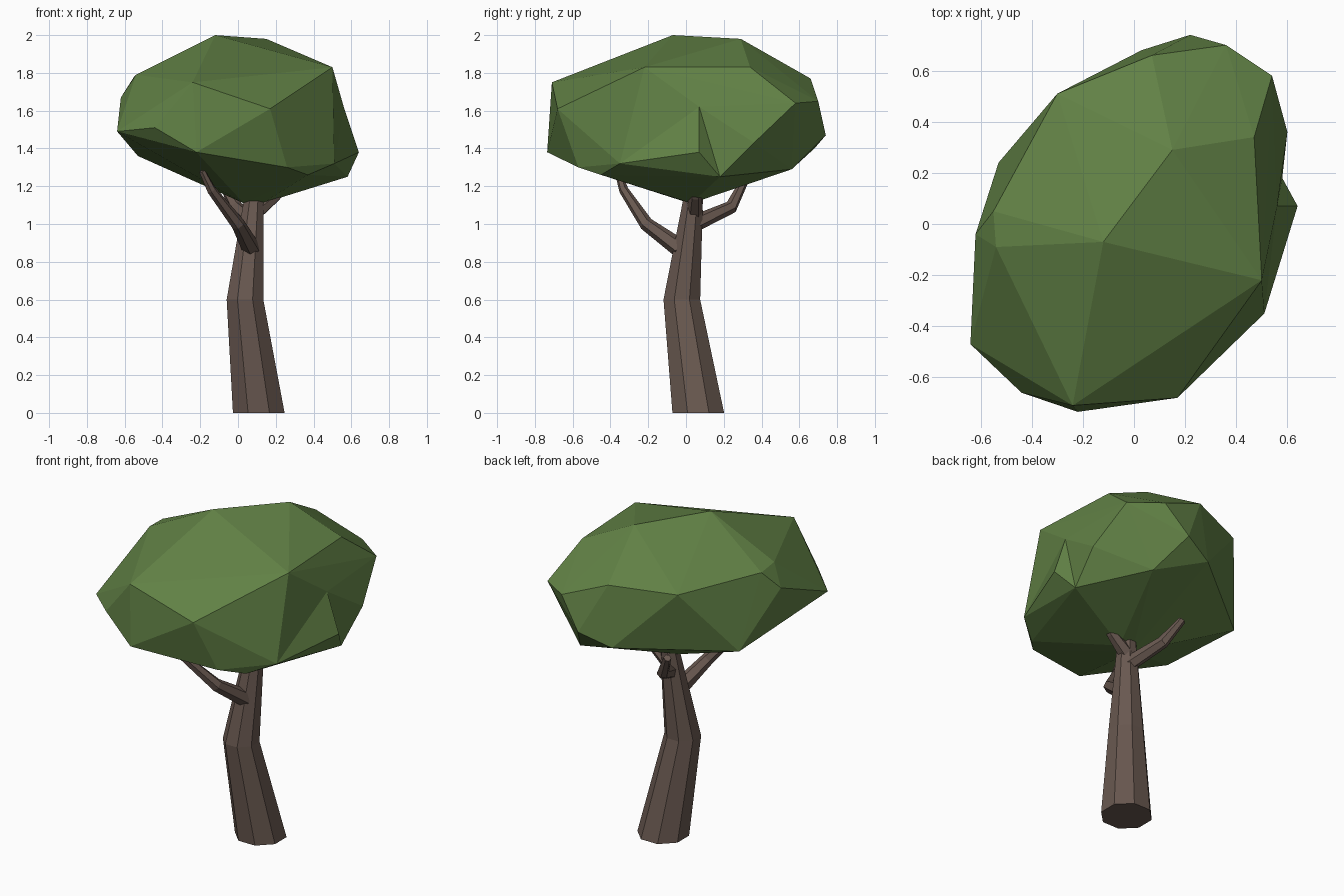
import bpy, bmesh, math
from mathutils import Vector

if "Cube" in bpy.data.objects:
    bpy.data.objects.remove(bpy.data.objects["Cube"])


def material(name, rgb):
    m = bpy.data.materials.new(name)
    m.diffuse_color = (*rgb, 1.0)
    m.use_nodes = True
    m.node_tree.nodes["Principled BSDF"].inputs["Base Color"].default_value = m.diffuse_color
    return m


def finish(name, bm, mat):
    bmesh.ops.recalc_face_normals(bm, faces=bm.faces[:])
    me = bpy.data.meshes.new(name)
    bm.to_mesh(me)
    bm.free()
    me.materials.append(mat)
    ob = bpy.data.objects.new(name, me)
    bpy.context.collection.objects.link(ob)
    return ob


def limb(name, path, radii, sides, mat, level=False):
    """Tapered faceted tube along a path; level keeps its rings horizontal."""
    bm = bmesh.new()
    pts = [Vector(p) for p in path]
    rings = []
    for i, (p, r) in enumerate(zip(pts, radii)):
        t = pts[min(i + 1, len(pts) - 1)] - pts[max(i - 1, 0)]
        t = Vector((0, 0, 1)) if level else t.normalized()
        u = Vector((1, 0, 0))
        u = (u - t * u.dot(t)).normalized()
        v = t.cross(u)
        angles = [2 * math.pi * (k + 0.5) / sides for k in range(sides)]
        rings.append([bm.verts.new(p + r * (u * math.cos(a) + v * math.sin(a)))
                      for a in angles])
    for a, b in zip(rings, rings[1:]):
        for k in range(sides):
            n = (k + 1) % sides
            bm.faces.new((a[k], a[n], b[n], b[k]))
    bm.faces.new(rings[0][::-1])
    bm.faces.new(rings[-1])
    return finish(name, bm, mat)


bark = material("bark brown", (0.14, 0.098, 0.08))
leaf = material("leaf green", (0.12, 0.22, 0.06))

# Bent trunk
limb("trunk", [(0.11, 0.065, 0), (0.037, -0.022, 0.6), (0.09, 0.045, 1.2)],
     [0.148, 0.105, 0.05], 8, bark, level=True)

# Branches reaching into the crown
limb("front_branch", [(0.07, -0.03, 0.87), (0.0, -0.21, 1.0),
                      (-0.14, -0.33, 1.18), (-0.19, -0.36, 1.28)],
     [0.05, 0.037, 0.025, 0.018], 6, bark)
limb("back_branch", [(0.08, 0.04, 1.0), (-0.01, 0.24, 1.09),
                     (-0.09, 0.31, 1.23)],
     [0.045, 0.035, 0.022], 6, bark)
limb("side_branch", [(0.09, 0.045, 1.06), (0.2, 0.05, 1.15),
                     (0.27, 0.06, 1.25)],
     [0.045, 0.033, 0.025], 6, bark)

# Faceted crown: hull around its corner points
corners = [
    (-0.12, -0.07, 2.0), (0.15, 0.29, 1.98), (0.5, -0.22, 1.83), (0.47, 0.34, 1.83),
    (-0.24, -0.71, 1.75), (0.17, -0.68, 1.61), (-0.22, -0.735, 1.38),
    (-0.44, -0.66, 1.51), (-0.64, -0.47, 1.49), (0.58, 0.18, 1.25),
    (0.51, -0.35, 1.32), (0.37, -0.45, 1.26), (0.26, -0.57, 1.3),
    (0.56, 0.07, 1.62), (0.54, 0.58, 1.64), (0.6, 0.36, 1.43),
    (0.22, 0.74, 1.47), (0.36, 0.7, 1.65), (0.07, 0.66, 1.77), (0.03, 0.68, 1.4),
    (-0.3, 0.51, 1.75), (-0.53, 0.24, 1.36), (-0.62, -0.04, 1.67),
    (-0.54, -0.09, 1.79), (-0.55, 0.05, 1.78), (-0.62, -0.2, 1.6),
    (0.33, 0.56, 1.29), (0.03, 0.02, 1.11), (0.13, 0.03, 1.11)]
bm = bmesh.new()
for c in corners:
    bm.verts.new(c)
hull = bmesh.ops.convex_hull(bm, input=bm.verts[:])
bmesh.ops.delete(bm, geom=[v for v in bm.verts if not v.link_faces], context='VERTS')

# Pointed tuft that breaks the outline on the right side
tip = Vector((0.64, 0.07, 1.38))
face = min(bm.faces, key=lambda f: (f.calc_center_median() - tip).length)
poked = bmesh.ops.poke(bm, faces=[face])
poked["verts"][0].co = tip
finish("crown", bm, leaf)
